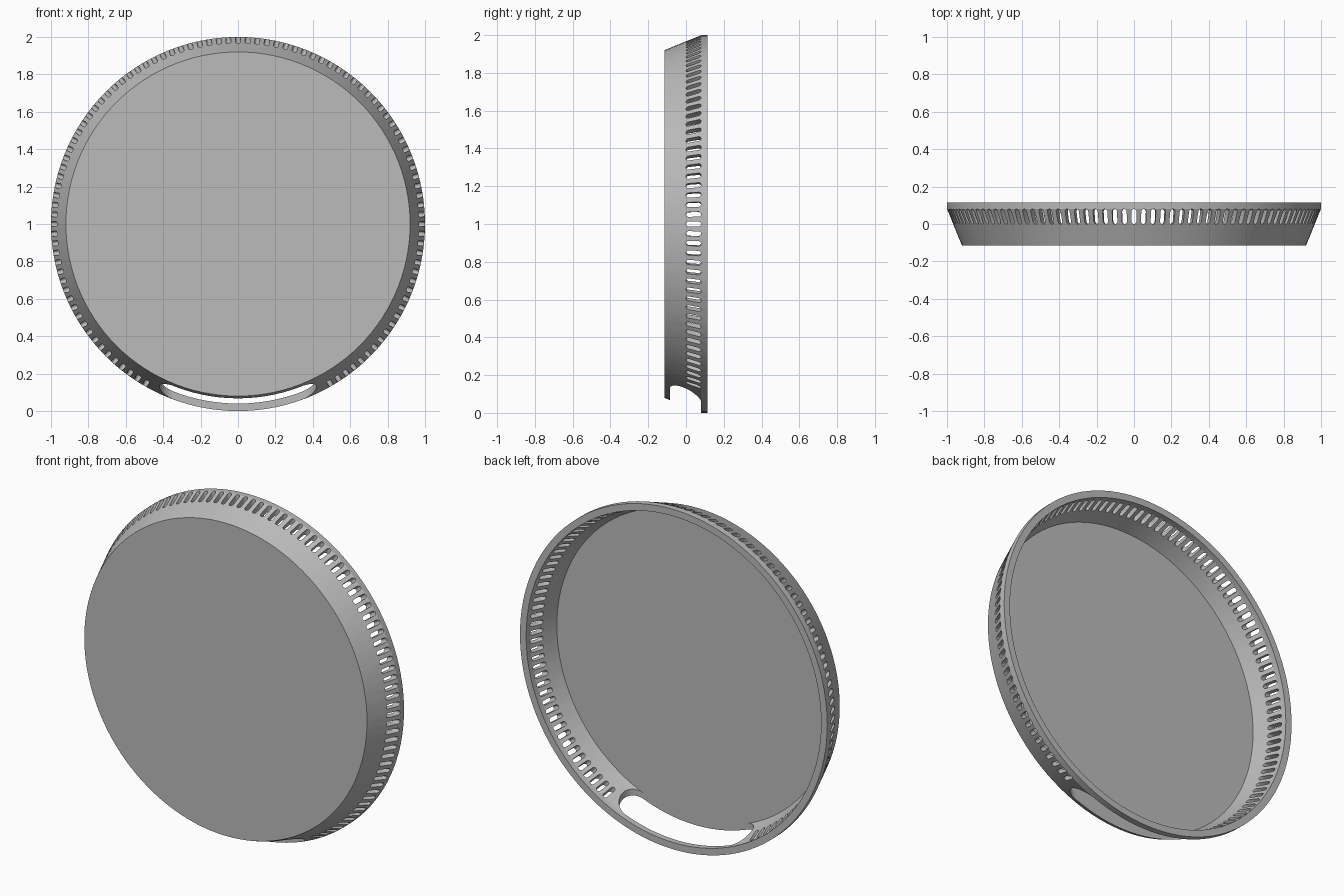
import bpy, bmesh, math
from mathutils import Matrix, Vector

cube = bpy.data.objects.get("Cube")
if cube:
    bpy.data.objects.remove(cube, do_unlink=True)

SEGMENTS = 120
CENTRE = Vector((0, 0, 1))

grey = bpy.data.materials.new("light_grey")
grey.use_nodes = True
grey.diffuse_color = (0.5, 0.5, 0.5, 1)
grey.node_tree.nodes["Principled BSDF"].inputs["Base Color"].default_value = grey.diffuse_color


def finish(bm, name):
    bmesh.ops.recalc_face_normals(bm, faces=bm.faces)
    mesh = bpy.data.meshes.new(name)
    bm.to_mesh(mesh)
    bm.free()
    mesh.materials.append(grey)
    obj = bpy.data.objects.new(name, mesh)
    bpy.context.collection.objects.link(obj)
    return obj


def capsule(bm, half_length, radius, depth, matrix, steps=8):
    """Prism with a rounded-end outline, long along local x, extruded along local z."""
    outline = []
    for side in (1, -1):
        for i in range(steps + 1):
            a = math.pi * (i / steps - 0.5)
            x = (half_length - radius + radius * math.cos(a)) * side
            outline.append((x, radius * math.sin(a) * side))
    rings = [[bm.verts.new(matrix @ Vector((x, y, z))) for x, y in outline]
             for z in (-depth / 2, depth / 2)]
    bm.faces.new(rings[0])
    bm.faces.new(rings[1])
    n = len(outline)
    for i in range(n):
        j = (i + 1) % n
        bm.faces.new((rings[0][i], rings[0][j], rings[1][j], rings[1][i]))


# Dish: a (radius, y) profile turned around the y axis
profile = [(0.92, -0.115), (1.0, 0.08), (1.0, 0.115),
           (0.96, 0.115), (0.96, 0.08), (0.90, -0.085)]
bm = bmesh.new()
rings = []
for r, y in profile:
    rings.append([bm.verts.new(CENTRE + Vector((r * math.sin(a), y, r * math.cos(a))))
                  for a in (math.tau * i / SEGMENTS for i in range(SEGMENTS))])
for inner, outer in zip(rings, rings[1:]):
    for i in range(SEGMENTS):
        j = (i + 1) % SEGMENTS
        bm.faces.new((inner[i], inner[j], outer[j], outer[i]))
bm.faces.new(rings[0])
bm.faces.new(rings[-1])
dish = finish(bm, "dish")

# Vent slots around the wall, leaving the bottom free, plus the wide bottom opening
bm = bmesh.new()
STEP = 3
for k in range(-150 // STEP, 150 // STEP + 1):
    turn = Matrix.Rotation(math.radians(k * STEP), 4, "Y")
    place = Matrix.Translation(CENTRE) @ turn @ Matrix.Translation((0, 0.04, 0.98))
    capsule(bm, 0.04, 0.013, 0.2, place @ Matrix.Rotation(math.pi / 2, 4, "Z"))
capsule(bm, 0.42, 0.0825, 0.4, Matrix.Translation((0, -0.0025, 0.05)), 16)
cutter = finish(bm, "slot_cutter")
cutter.hide_render = True

cut = dish.modifiers.new("slots", "BOOLEAN")
cut.operation = "DIFFERENCE"
cut.solver = "EXACT"
cut.object = cutter
bpy.context.view_layer.objects.active = dish
dish.select_set(True)
bpy.ops.object.modifier_apply(modifier=cut.name)
bpy.data.objects.remove(cutter, do_unlink=True)
bpy.ops.object.shade_smooth_by_angle(angle=math.radians(20))
